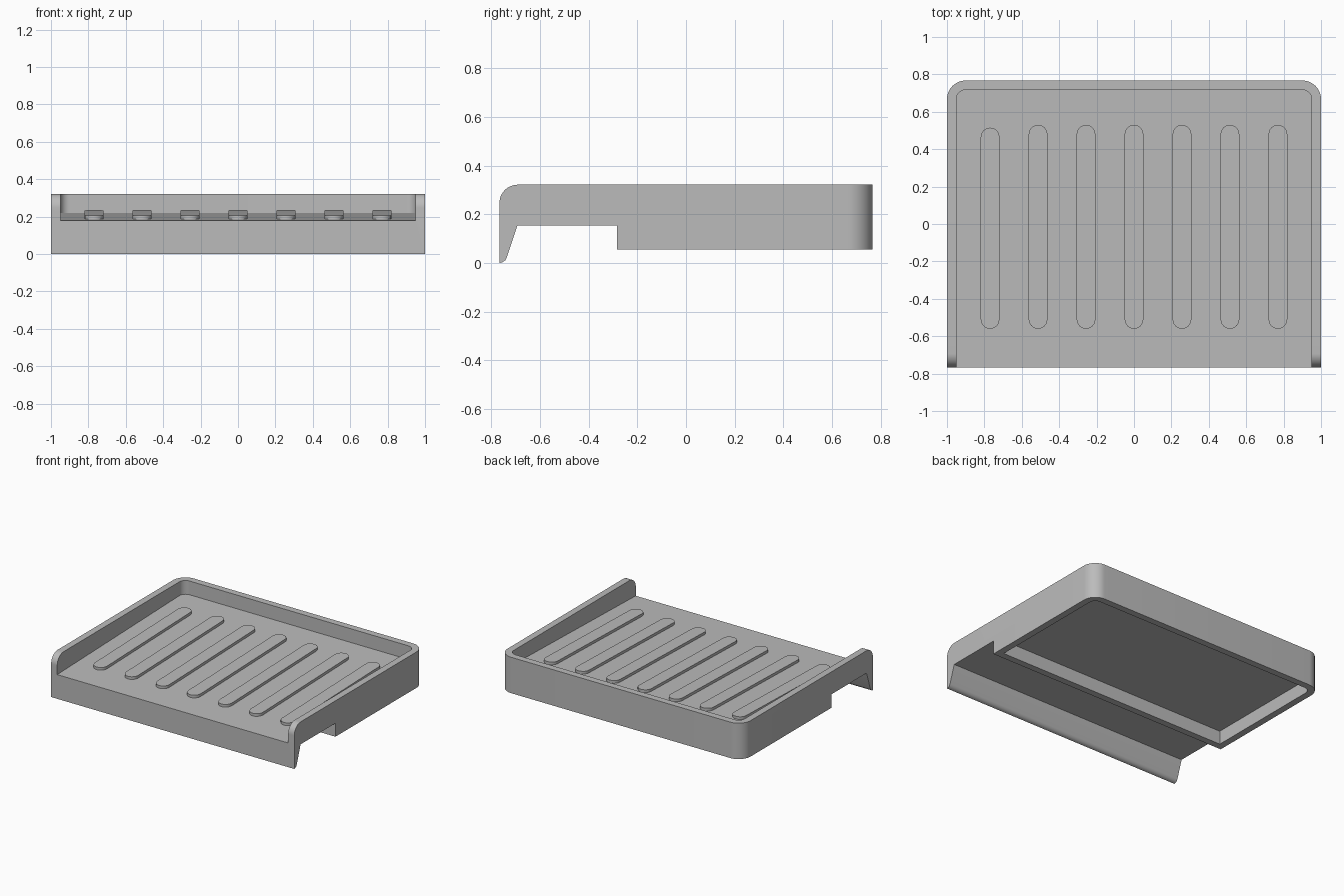
import bpy, bmesh
from math import sin, cos, pi, radians

cube = bpy.data.objects.get("Cube")
if cube:
    bpy.data.objects.remove(cube, do_unlink=True)

grey = bpy.data.materials.new("grey_plastic")
grey.use_nodes = True
grey.diffuse_color = (0.5, 0.5, 0.5, 1)
grey.node_tree.nodes["Principled BSDF"].inputs["Base Color"].default_value = (0.5, 0.5, 0.5, 1)

FRONT, BACK, TOP, WALL = -0.767, 0.767, 0.322, 0.05
CEILING, FOOT = 0.155, 0.055


def floor_z(y):
    """Height of the gently sloping tray floor."""
    return 0.18 + (y - FRONT) * 0.04 / (BACK - WALL - FRONT)


def arc(cx, cy, r, start, end, steps=12):
    angles = [radians(start + (end - start) * i / steps) for i in range(steps + 1)]
    return [(cx + r * cos(a), cy + r * sin(a)) for a in angles]


def prism(name, lower, upper):
    """Solid between two matching outlines."""
    bm = bmesh.new()
    a = [bm.verts.new(p) for p in lower]
    b = [bm.verts.new(p) for p in upper]
    bm.faces.new(a[::-1])
    bm.faces.new(b)
    n = len(a)
    for i in range(n):
        j = (i + 1) % n
        bm.faces.new((a[i], a[j], b[j], b[i]))
    bmesh.ops.recalc_face_normals(bm, faces=bm.faces)
    mesh = bpy.data.meshes.new(name)
    bm.to_mesh(mesh)
    bm.free()
    mesh.materials.append(grey)
    obj = bpy.data.objects.new(name, mesh)
    bpy.context.collection.objects.link(obj)
    return obj


def activate(obj):
    bpy.ops.object.select_all(action="DESELECT")
    obj.select_set(True)
    bpy.context.view_layer.objects.active = obj


def combine(obj, tool, operation):
    activate(obj)
    mod = obj.modifiers.new("cut", "BOOLEAN")
    mod.object, mod.operation, mod.solver = tool, operation, "EXACT"
    bpy.ops.object.modifier_apply(modifier=mod.name)
    bpy.data.objects.remove(tool, do_unlink=True)


def smooth(obj):
    activate(obj)
    bpy.ops.object.shade_smooth_by_angle(angle=radians(30))


def plan(half_width, front, back, r):
    """Top outline with rounded rear corners."""
    return ([(-half_width, front), (half_width, front)]
            + arc(half_width - r, back - r, r, 0, 90)
            + arc(r - half_width, back - r, r, 90, 180))


# Body: plan outline limited by the side profile with its hooked front lip
outline = plan(1, FRONT, BACK, 0.1)
body = prism("tray_body", [(x, y, 0) for x, y in outline], [(x, y, TOP) for x, y in outline])
profile = ([(FRONT - 0.0, 0), (-0.755, 0.003), (-0.743, 0.011), (-0.736, 0.025),
            (-0.693, CEILING), (-0.283, CEILING), (-0.283, FOOT), (0.9, FOOT), (0.9, 0.5),
            (FRONT + 0.075, 0.5), (FRONT + 0.075, TOP)]
           + arc(FRONT + 0.075, TOP - 0.075, 0.075, 90, 180)[1:])
side = prism("profile_tool", [(-1.1, y, z) for y, z in profile], [(1.1, y, z) for y, z in profile])
combine(body, side, "INTERSECT")

# Open tray cavity with a sloping floor
cavity = plan(1 - WALL, -1, BACK - WALL, 0.05)
combine(body, prism("cavity_tool", [(x, y, floor_z(y)) for x, y in cavity],
                    [(x, y, 0.6) for x, y in cavity]), "DIFFERENCE")

# Hollow underside
pocket = plan(1 - WALL, -0.283 + WALL, BACK - WALL, 0.05)
combine(body, prism("pocket_tool", [(x, y, -0.1) for x, y in pocket],
                    [(x, y, CEILING) for x, y in pocket]), "DIFFERENCE")
smooth(body)

# Raised drainage ribs following the floor slope
for i in range(7):
    x, back = (i - 3) * 0.2565, 0.515 if i == 0 else 0.53
    shape = arc(x, back - 0.05, 0.05, 0, 180) + arc(x, -0.51, 0.05, 180, 360)
    rib = prism(f"rib_{i + 1}", [(px, y, floor_z(y) - 0.01) for px, y in shape],
                [(px, y, floor_z(y) + 0.02) for px, y in shape])
    smooth(rib)
